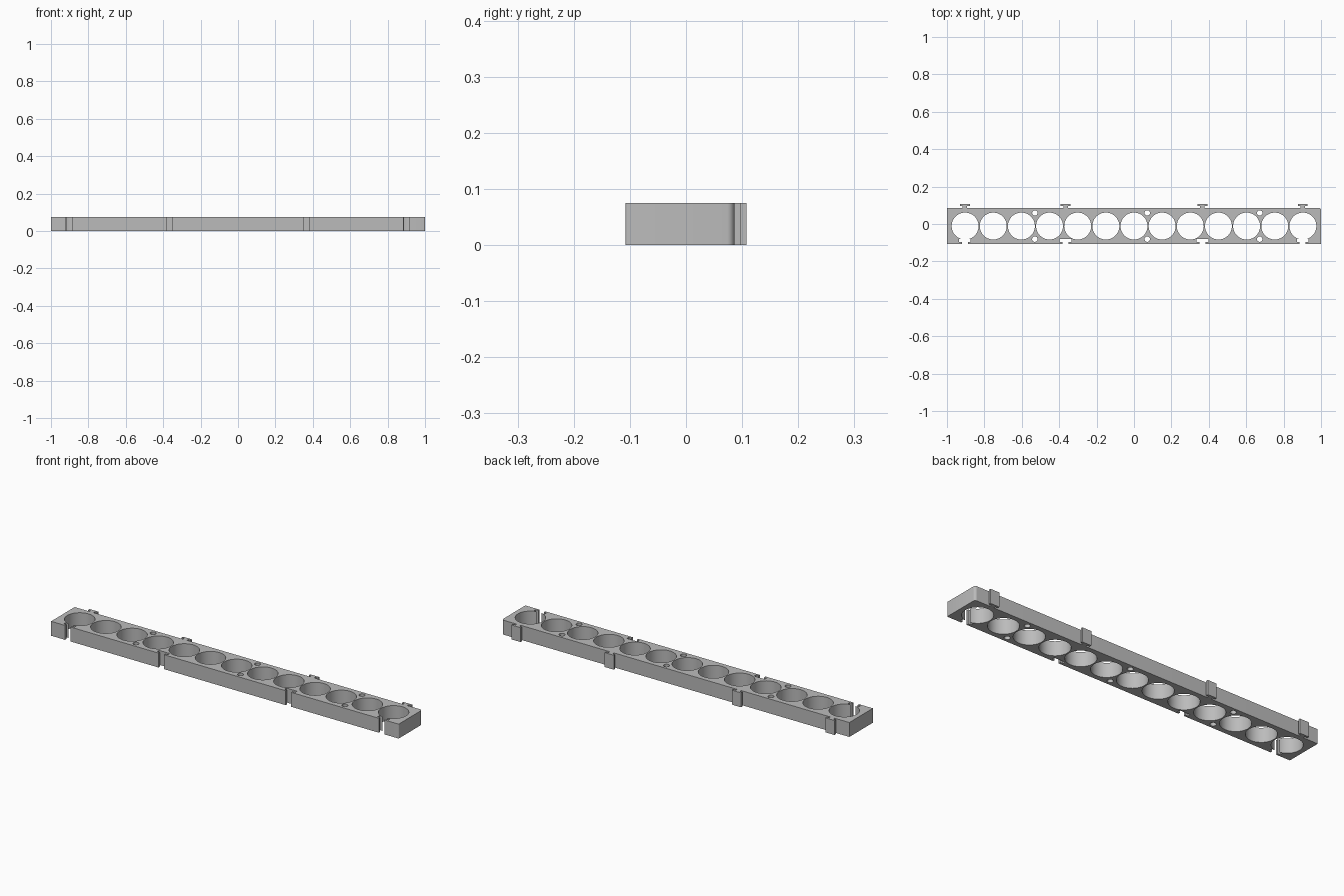
import bpy, bmesh, math

if "Cube" in bpy.data.objects:
    bpy.data.objects.remove(bpy.data.objects["Cube"])

H = 0.075                    # height of the rack
BACK, FRONT = 0.086, -0.108  # long sides of the bar
MID = (BACK + FRONT) / 2
CLIPS = (-0.904, -0.366, 0.366, 0.902)

grey = bpy.data.materials.new("grey plastic")
grey.diffuse_color = (0.5, 0.5, 0.5, 1)
grey.use_nodes = True
grey.node_tree.nodes["Principled BSDF"].inputs["Base Color"].default_value = grey.diffuse_color


def prism(name, outlines, z0, z1):
    """Upright solid from one or more counter-clockwise outlines."""
    bm = bmesh.new()
    for pts in outlines:
        low = [bm.verts.new((x, y, z0)) for x, y in pts]
        top = [bm.verts.new((x, y, z1)) for x, y in pts]
        n = len(pts)
        bm.faces.new(top)
        bm.faces.new(low[::-1])
        for i in range(n):
            j = (i + 1) % n
            bm.faces.new((low[i], low[j], top[j], top[i]))
    me = bpy.data.meshes.new(name)
    bm.to_mesh(me)
    bm.free()
    me.materials.append(grey)
    ob = bpy.data.objects.new(name, me)
    bpy.context.collection.objects.link(ob)
    return ob


def arc(cx, cy, r, a0, a1, n):
    return [(cx + r * math.cos(math.radians(a0 + (a1 - a0) * i / n)),
             cy + r * math.sin(math.radians(a0 + (a1 - a0) * i / n))) for i in range(n + 1)]


def circle(cx, cy, r, n):
    return arc(cx, cy, r, 0, 360, n)[:-1]


def tee(x, neck, head, y0, y1, y2):
    """T shape: neck from y0 to y1, wider head from y1 to y2."""
    return [(x - neck, y0), (x + neck, y0), (x + neck, y1), (x + head, y1),
            (x + head, y2), (x - head, y2), (x - head, y1), (x - neck, y1)]


def cut(ob, cutter):
    mod = ob.modifiers.new("cut", 'BOOLEAN')
    mod.operation = 'DIFFERENCE'
    mod.solver = 'EXACT'
    mod.object = cutter
    bpy.context.view_layer.objects.active = ob
    bpy.ops.object.modifier_apply(modifier=mod.name)
    bpy.data.objects.remove(cutter)


# Bar with rounded corners on its right end
R, r = 0.013, 0.005
outline = [(-1, FRONT)] + arc(1 - r, FRONT + r, r, -90, 0, 4) \
    + arc(1 - R, BACK - R, R, 0, 90, 8) + [(-1, BACK)]
bar = prism("bar", [outline], 0, H)

# Row of large holes and three pairs of pin holes
large = [circle(-0.903 + 0.1505 * i, MID, 0.072, 64) for i in range(13)]
pins = [circle(x, MID + s * 0.07, 0.0145, 24) for x in (-0.53, 0.071, 0.672) for s in (-1, 1)]
cut(bar, prism("hole_cutter", large + pins, -0.05, H + 0.05))

# T slots along the front
slots = [tee(x, 0.016, 0.031, FRONT - 0.02, -0.097, -0.0815) for x in CLIPS]
cut(bar, prism("slot_cutter", slots, -0.04, H + 0.04))

# Matching T clips along the back
clips = prism("clips", [tee(x, 0.012, 0.026, BACK - 0.002, 0.097, 0.108) for x in CLIPS], 0, H)

for ob in (bar, clips):
    bpy.ops.object.select_all(action='DESELECT')
    ob.select_set(True)
    bpy.context.view_layer.objects.active = ob
    bpy.ops.object.shade_smooth_by_angle(angle=math.radians(30))
